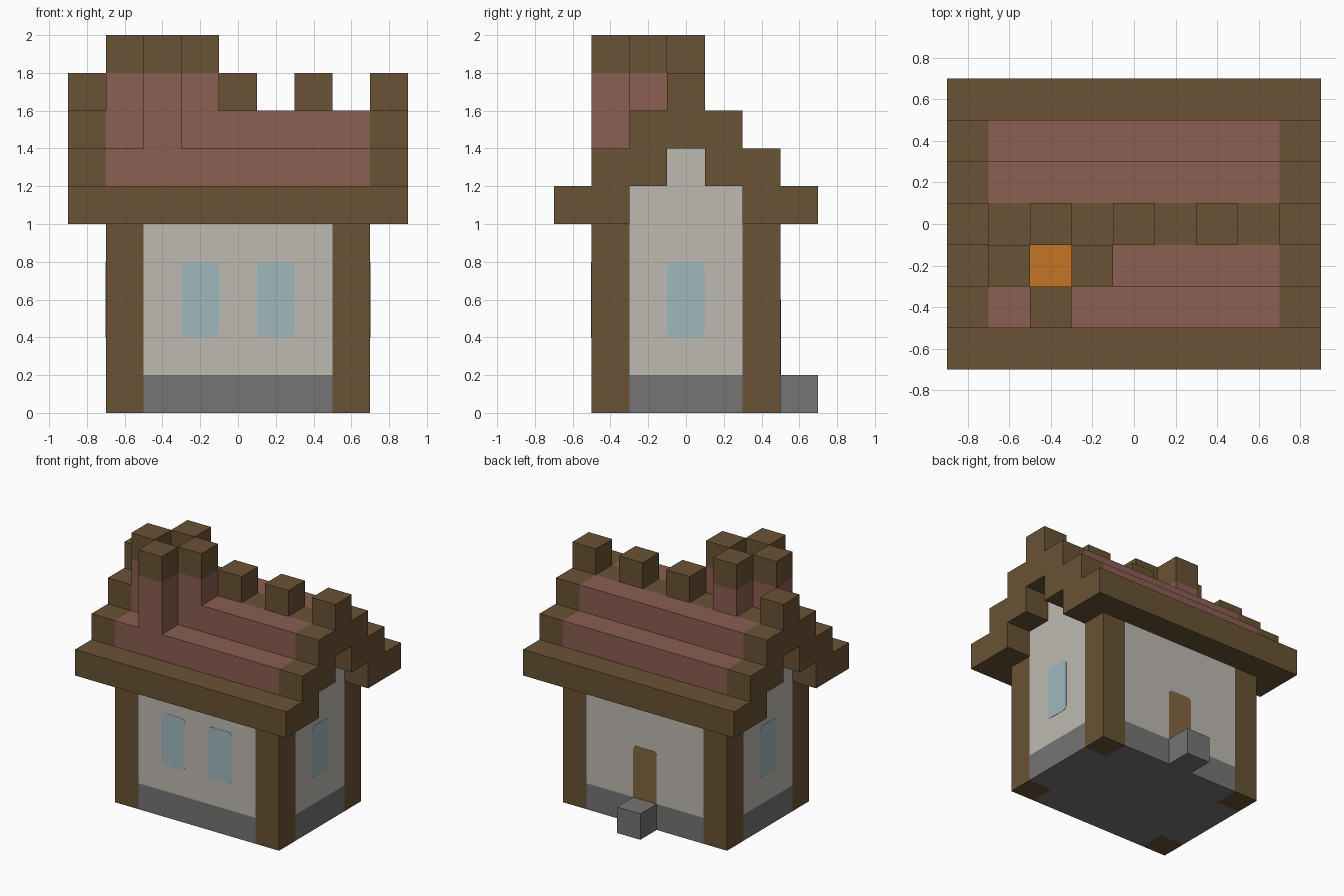
import bpy
import bmesh
import math

cube = bpy.data.objects.get("Cube")
if cube:
    bpy.data.objects.remove(cube, do_unlink=True)

U = 0.2  # side of one building block


def material(name, rgb):
    linear = [(c / 255 / 12.92) if c < 11 else ((c / 255 + 0.055) / 1.055) ** 2.4 for c in rgb]
    m = bpy.data.materials.new(name)
    m.use_nodes = True
    m.diffuse_color = (*linear, 1)
    m.node_tree.nodes["Principled BSDF"].inputs["Base Color"].default_value = (*linear, 1)
    return m


WOOD = material("dark wood", (105, 82, 53))
TILE = material("roof tile", (139, 94, 82))
PLASTER = material("pale plaster", (190, 186, 178))
STONE = material("grey stone", (117, 117, 117))
GLASS = material("blue glass", (160, 184, 190))
DOOR = material("door wood", (132, 103, 66))
FIRE = material("orange fire", (196, 117, 35))


def finish(name, bm, mat):
    bmesh.ops.recalc_face_normals(bm, faces=bm.faces)
    mesh = bpy.data.meshes.new(name)
    bm.to_mesh(mesh)
    bm.free()
    mesh.materials.append(mat)
    ob = bpy.data.objects.new(name, mesh)
    bpy.context.collection.objects.link(ob)
    return ob


def box(name, mat, x, y, z):
    """Box from (min, max) pairs."""
    bm = bmesh.new()
    bmesh.ops.create_cube(bm, size=1)
    for v in bm.verts:
        for i, (lo, hi) in enumerate((x, y, z)):
            v.co[i] = lo if v.co[i] < 0 else hi
    return finish(name, bm, mat)


def block(name, mat, cx, cy, z0, z1):
    """Column one block wide."""
    h = U / 2
    return box(name, mat, (cx - h, cx + h), (cy - h, cy + h), (z0, z1))


def plate(name, mat, centre, z0, z1, angle, distance, round_bottom=True):
    """Thin plate with rounded corners, turned to face outward on a wall."""
    r, w = 0.03, U / 2
    pts = []
    for sx, top, start in ((1, True, 0), (-1, True, 90), (-1, False, 180), (1, False, 270)):
        if not top and not round_bottom:
            pts.append((sx * w, z0))
            continue
        cz = z1 - r if top else z0 + r
        for k in range(4):
            a = math.radians(start + 30 * k)
            pts.append((sx * (w - r) + r * math.cos(a), cz + r * math.sin(a)))
    bm = bmesh.new()
    face = bm.faces.new([bm.verts.new((centre + px, -0.002, pz)) for px, pz in pts])
    ext = bmesh.ops.extrude_face_region(bm, geom=[face])
    for v in ext["geom"]:
        if isinstance(v, bmesh.types.BMVert):
            v.co.y = 0.002
    c, s = round(math.cos(angle)), round(math.sin(angle))
    for v in bm.verts:
        px, py = v.co.x, v.co.y - distance
        v.co.x, v.co.y = px * c - py * s, px * s + py * c
    return finish(name, bm, mat)


# Walls: stone footing, plaster and the stepped gable infill
box("stone_footing", STONE, (-0.7, 0.7), (-0.3, 0.3), (0, U))
box("plaster_gable_walls", PLASTER, (-0.7, 0.7), (-0.3, 0.3), (U, 1.2))
box("plaster_gable_peak", PLASTER, (-0.7, 0.7), (-0.1, 0.1), (1.2, 1.4))
for side, s in (("front", -1), ("back", 1)):
    ys = sorted((0.3 * s, 0.5 * s))
    box(side + "_footing", STONE, (-0.5, 0.5), ys, (0, U))
    box(side + "_wall", PLASTER, (-0.5, 0.5), ys, (U, 1))
    for end, t in (("left", 1), ("right", -1)):
        block(f"{side}_{end}_post", WOOD, 0.6 * t, 0.4 * s, 0, 1)
box("door_step", STONE, (-0.1, 0.1), (0.5, 0.7), (0, U))

# Windows and door
for name, x in (("left", 0.2), ("right", -0.2)):
    plate(f"front_{name}_window", GLASS, x, 0.4, 0.8, 0, 0.5)
plate("left_window", GLASS, 0, 0.4, 0.8, math.pi / 2, 0.7)
plate("right_window", GLASS, 0, 0.4, 0.8, -math.pi / 2, 0.7)
plate("back_door", DOOR, 0, U, 0.6, math.pi, 0.5, round_bottom=False)

# Stepped roof: wooden eaves, tiled courses and wooden gable trim
for side, s in (("front", -1), ("back", 1)):
    box(side + "_eave", WOOD, (-0.9, 0.9), sorted((0.5 * s, 0.7 * s)), (1, 1.2))
    box(side + "_lower_tiles", TILE, (-0.7, 0.7), sorted((0.3 * s, 0.5 * s)), (1, 1.4))
    box(side + "_upper_tiles", TILE, (-0.7, 0.7), sorted((0.1 * s, 0.3 * s)), (1.2, 1.6))
    for end, t in (("left", 1), ("right", -1)):
        xs = sorted((0.7 * t, 0.9 * t))
        for i, (y0, y1) in enumerate(((0.3, 0.5), (0.1, 0.3))):
            z = 1 + U * i
            box(f"{side}_{end}_gable_trim_{i + 1}", WOOD, xs, sorted((y0 * s, y1 * s)), (z, z + 2 * U))
box("ridge_beam", WOOD, (-0.9, 0.9), (-0.1, 0.1), (1.4, 1.6))
for i, x in enumerate((-0.8, 0, 0.4, 0.8)):
    block(f"ridge_block_{i + 1}", WOOD, x, 0, 1.6, 1.8)

# Chimney: four columns around a glowing flue
for name, dx, dy, base in (("front", 0, -U, 1.4), ("back", 0, U, 1.6),
                           ("left", U, 0, 1.6), ("right", -U, 0, 1.6)):
    block(f"chimney_{name}_column", TILE, -0.4 + dx, -0.2 + dy, base, 1.8)
    block(f"chimney_{name}_cap", WOOD, -0.4 + dx, -0.2 + dy, 1.8, 2)
block("chimney_fire", FIRE, -0.4, -0.2, 1.5, 1.61)
